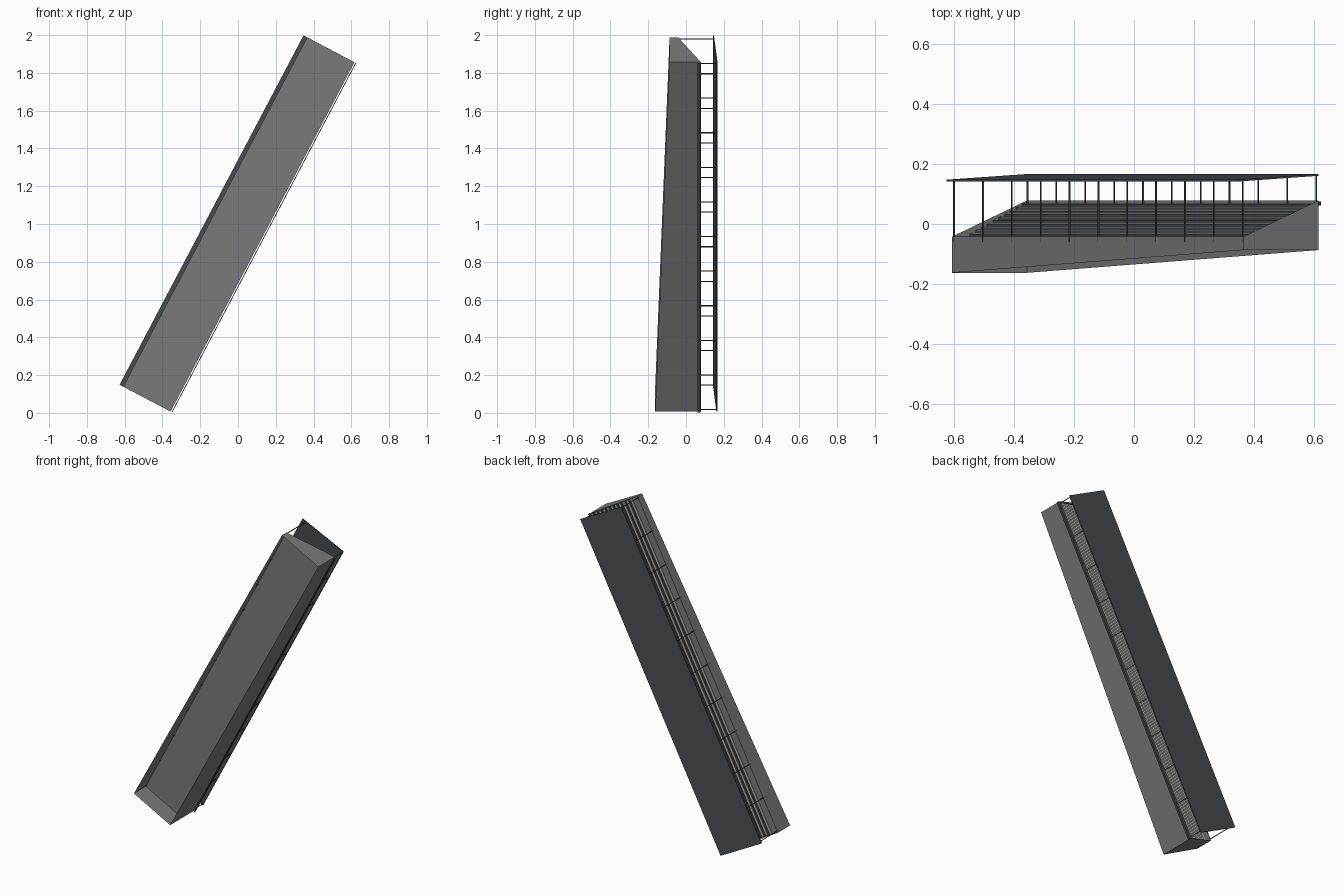
import bpy, bmesh
from mathutils import Matrix, Vector

cube = bpy.data.objects.get("Cube")
if cube:
    bpy.data.objects.remove(cube, do_unlink=True)

# Stand frame: local x = depth (back to front), y = length, z = height
RUN = Vector((0.4659, 0, 0.8849))
DEPTH = Vector((-0.8849, 0, 0.4659))
FRAME = Matrix((DEPTH, RUN, (0, 1, 0))).transposed().to_4x4()
FRAME.translation = (-0.357, 0, 0.007)

LENGTH, WIDTH = 2.09, 0.283
LOW, HIGH = -0.042, 0.079      # wall heights at front and back
FLOOR = LOW - 0.003
STEPS, GOING, RISE = 10, 0.022, 0.011
POSTS = 11


def material(name, colour):
    m = bpy.data.materials.new(name)
    m.use_nodes = True
    m.diffuse_color = (*colour, 1)
    m.node_tree.nodes["Principled BSDF"].inputs["Base Color"].default_value = (*colour, 1)
    return m


concrete = material("concrete grey", (0.195, 0.195, 0.195))
slate = material("roof slate", (0.064, 0.074, 0.081))
steel = material("dark steel", (0.06, 0.062, 0.062))
plank = material("light plank", (0.45, 0.45, 0.44))


def finish(bm, name, mat):
    bmesh.ops.recalc_face_normals(bm, faces=bm.faces)
    mesh = bpy.data.meshes.new(name)
    bm.to_mesh(mesh)
    bm.free()
    mesh.materials.append(mat)
    obj = bpy.data.objects.new(name, mesh)
    obj.matrix_world = FRAME
    bpy.context.collection.objects.link(obj)
    return obj


def box(name, x, y, z, mat):
    """Box between pairs of local limits."""
    bm = bmesh.new()
    bmesh.ops.create_cube(bm, size=1)
    for v in bm.verts:
        v.co = [lim[0] if c < 0 else lim[1] for c, lim in zip(v.co, (x, y, z))]
    return finish(bm, name, mat)


# Base: four walls around a flat floor, open underneath, foot following the ground
bm = bmesh.new()
feet, tops, floor = [], [], []
for x, y in ((0, 0), (WIDTH, 0), (WIDTH, LENGTH), (0, LENGTH)):
    feet.append(bm.verts.new((x, y, -0.163 + 0.076 * y / LENGTH)))
    floor.append(bm.verts.new((x, y, FLOOR)))
    tops.append(bm.verts.new((x, y, LOW if x else HIGH)))
bm.faces.new(floor)
for i in range(4):
    j = (i + 1) % 4
    bm.faces.new((feet[i], feet[j], floor[j], floor[i]))
    bm.faces.new((floor[i], floor[j], tops[j], tops[i]))
finish(bm, "base", concrete)

# Staircase of rows inside the walls, one extruded stepped profile
END = 0.004
profile = [(END, FLOOR + 0.001)]
for s in range(STEPS):
    x = GOING * (STEPS - s)
    profile += [(x, FLOOR + 0.001 + RISE * s), (x, FLOOR + 0.001 + RISE * (s + 1))]
profile.append((END, profile[-1][1]))
bm = bmesh.new()
side = bm.faces.new([bm.verts.new((x, END, z)) for x, z in profile])
grown = bmesh.ops.extrude_face_region(bm, geom=[side], use_keep_orig=True)
for v in grown["geom"]:
    if isinstance(v, bmesh.types.BMVert):
        v.co.y = LENGTH - END
finish(bm, "stepped_rows", slate)

# Light plank on every tread
for s in range(STEPS + 1):
    x = GOING * (STEPS - s)
    z = FLOOR + 0.001 + RISE * s
    box(f"seat_plank_{s + 1}", (x + 0.005, x + 0.018), (0.006, LENGTH - 0.006),
        (z, z + 0.003), plank)

# Roof: thin panel falling towards the front
bm = bmesh.new()
bmesh.ops.create_cube(bm, size=1)
for v in bm.verts:
    front = v.co.x > 0
    v.co = (0.305 if front else 0, LENGTH if v.co.y > 0 else 0,
            (0.148 if front else 0.167) - (0.006 if v.co.z < 0 else 0))
finish(bm, "roof", slate)

# Posts in two rows
T = 0.002
for i in range(POSTS):
    y = 0.01 + (LENGTH - 0.02) * i / (POSTS - 1)
    box(f"front_post_{i + 1}", (WIDTH - 2 * T, WIDTH + 0.0005), (y - T, y + T), (-0.06, 0.146), steel)
    box(f"back_post_{i + 1}", (0.002, 0.002 + 2 * T), (y - T, y + T), (0.06, 0.163), steel)

# Rail along the back edge
box("back_rail", (-0.01, -0.006), (0, LENGTH), (0.062, 0.076), steel)
